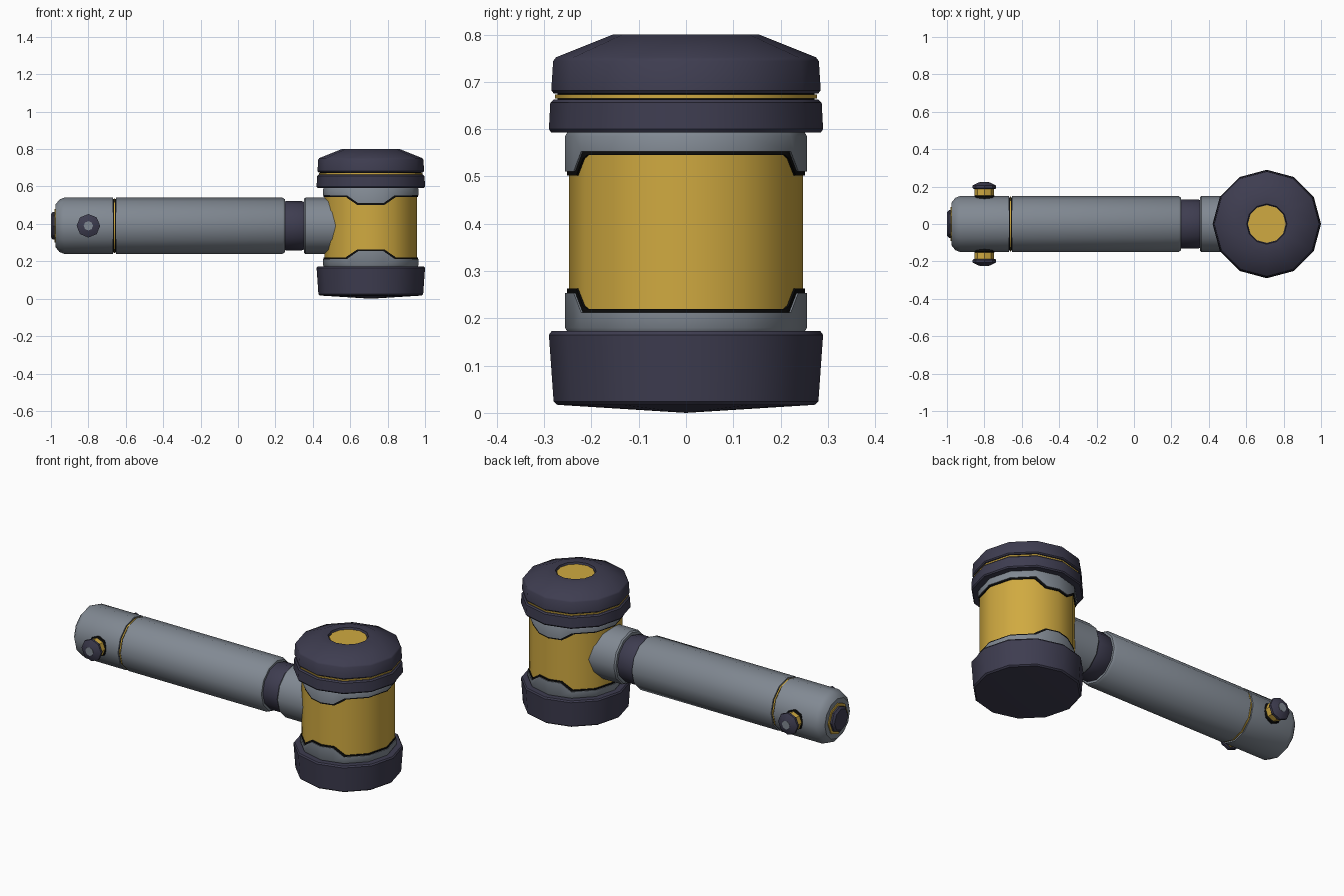
import bpy, bmesh
from math import sin, cos, pi, radians
from mathutils import Matrix

cube = bpy.data.objects.get("Cube")
if cube:
    bpy.data.objects.remove(cube, do_unlink=True)


def material(name, rgb):
    m = bpy.data.materials.new(name)
    m.use_nodes = True
    m.diffuse_color = (*rgb, 1)
    bsdf = m.node_tree.nodes["Principled BSDF"]
    bsdf.inputs["Base Color"].default_value = (*rgb, 1)
    bsdf.inputs["Roughness"].default_value = 0.6
    return m


GREY = material("steel grey", (0.22, 0.25, 0.29))
DARK = material("dark slate", (0.048, 0.046, 0.08))
GOLD = material("gold", (0.63, 0.40, 0.052))
BLACK = material("black seam", (0.004, 0.004, 0.004))

HEAD_X, AXIS_Z, MID_Z = 0.71, 0.39, 0.3825
HEAD = Matrix.Translation((HEAD_X, 0, 0))
HANDLE = Matrix.Translation((0, 0, AXIS_Z)) @ Matrix.Rotation(pi / 2, 4, 'Y')


def finish(name, bm, mat, matrix):
    bmesh.ops.remove_doubles(bm, verts=bm.verts, dist=1e-5)
    bm.transform(matrix)
    bmesh.ops.recalc_face_normals(bm, faces=bm.faces)
    mesh = bpy.data.meshes.new(name)
    bm.to_mesh(mesh)
    bm.free()
    mesh.materials.append(mat)
    ob = bpy.data.objects.new(name, mesh)
    bpy.context.collection.objects.link(ob)
    bpy.ops.object.select_all(action='DESELECT')
    ob.select_set(True)
    bpy.context.view_layer.objects.active = ob
    bpy.ops.object.shade_smooth_by_angle(angle=radians(35))
    return ob


def lathe(name, profile, mat, matrix, sides=12):
    """Turn (radius, height) points about local z; ends are capped."""
    bm = bmesh.new()
    rings = []
    for r, h in profile:
        if r == 0:
            rings.append([bm.verts.new((0, 0, h))] * sides)
        else:
            rings.append([bm.verts.new((r * cos(2 * pi * i / sides), r * sin(2 * pi * i / sides), h))
                          for i in range(sides)])
    for a, b in zip(rings, rings[1:]):
        for i in range(sides):
            j = (i + 1) % sides
            bm.faces.new(list(dict.fromkeys((a[i], a[j], b[j], b[i]))))
    for ring, (r, h) in ((rings[0], profile[0]), (rings[-1], profile[-1])):
        if r:
            bm.faces.new(ring)
    return finish(name, bm, mat, matrix)


def collar(name, mat, outer, top, edge, tab, narrow, wide, flip):
    """Twelve-sided ring whose edge drops into a tab at front and back."""
    angles = set(range(0, 360, 30))
    for mid in (90, 270):
        angles |= {mid + s * d for s in (-1, 1) for d in (narrow, wide)}
    bm = bmesh.new()
    columns = []
    for a in sorted(angles):
        off = min(abs(a - 90), abs(a - 270))
        t = min(max((off - narrow) / (wide - narrow), 0), 1)
        low = tab + (edge - tab) * t
        flat = cos(radians(15)) / cos(radians(a % 30 - 15))
        column = []
        for r, z in ((0.23, top), (outer - 0.005, top), (outer, top - 0.008), (outer, low), (0.23, low)):
            z = 2 * MID_Z - z if flip else z
            column.append(bm.verts.new((r * flat * cos(radians(a)), r * flat * sin(radians(a)), z)))
        columns.append(column)
    for k, a in enumerate(columns):
        b = columns[(k + 1) % len(columns)]
        for i in range(len(a)):
            j = (i + 1) % len(a)
            bm.faces.new((a[i], b[i], b[j], a[j]))
    finish(name, bm, mat, HEAD)


# Hammer head
lathe("head_drum", [(0.247, 0.16), (0.247, 0.6)], GOLD, HEAD)
for side, flip in (("upper", False), ("lower", True)):
    collar(side + "_collar", GREY, 0.256, 0.593, 0.553, 0.511, 16, 30, flip)
    collar(side + "_collar_seam", BLACK, 0.252, 0.585, 0.545, 0.502, 17.5, 32.5, flip)
lathe("lower_cap", [(0, 0), (0.272, 0.017), (0.28, 0.024), (0.29, 0.165), (0.284, 0.173), (0, 0.173)],
      DARK, HEAD)
lathe("upper_ring", [(0, 0.593), (0.285, 0.593), (0.29, 0.6), (0.287, 0.656), (0.28, 0.663), (0, 0.663)],
      DARK, HEAD)
lathe("cap_seam", [(0.272, 0.66), (0.272, 0.68)], BLACK, HEAD)
lathe("cap_gold_band", [(0.277, 0.665), (0.277, 0.673)], GOLD, HEAD)
lathe("upper_cap", [(0, 0.676), (0.28, 0.676), (0.285, 0.682), (0.281, 0.744), (0.275, 0.752),
                    (0.155, 0.8), (0.108, 0.8), (0.104, 0.785), (0, 0.785)], DARK, HEAD)
lathe("cap_inlay", [(0.101, 0.78), (0.101, 0.791)], GOLD, HEAD)

# Handle, along x
lathe("grip_end", [(0.115, -0.975), (0.14, -0.955), (0.15, -0.93), (0.15, -0.668)], GREY, HANDLE)
lathe("grip_seam", [(0.142, -0.67), (0.142, -0.65)], BLACK, HANDLE)
lathe("grip_gold_band", [(0.146, -0.663), (0.146, -0.657)], GOLD, HANDLE)
lathe("grip", [(0.15, -0.652), (0.15, 0.238), (0.142, 0.25)], GREY, HANDLE)
lathe("neck_ring", [(0.125, 0.24), (0.132, 0.256), (0.132, 0.34), (0.125, 0.36)], DARK, HANDLE)
lathe("neck_collar", [(0.143, 0.352), (0.15, 0.36), (0.15, 0.6)], GREY, HANDLE)
lathe("pommel_gold_ring", [(0.09, -0.98), (0.09, -0.97)], GOLD, HANDLE, 8)
lathe("pommel", [(0.062, -1), (0.074, -0.99), (0.074, -0.96)], DARK, HANDLE, 8)

# Studs on both sides of the grip
for side, s in (("front", 1), ("back", -1)):
    stud = Matrix.Translation((-0.8, 0, AXIS_Z)) @ Matrix.Rotation(s * pi / 2, 4, 'X')
    lathe(side + "_stud_base", [(0.058, 0.12), (0.058, 0.147), (0.052, 0.153)], BLACK, stud, 8)
    lathe(side + "_stud_stem", [(0.052, 0.13), (0.052, 0.195)], GOLD, stud, 8)
    lathe(side + "_stud_cap", [(0.058, 0.188), (0.063, 0.193), (0.063, 0.206), (0.028, 0.223)],
          DARK, stud, 8)
    lathe(side + "_stud_tip", [(0.025, 0.22), (0.025, 0.225)], GREY, stud, 8)
